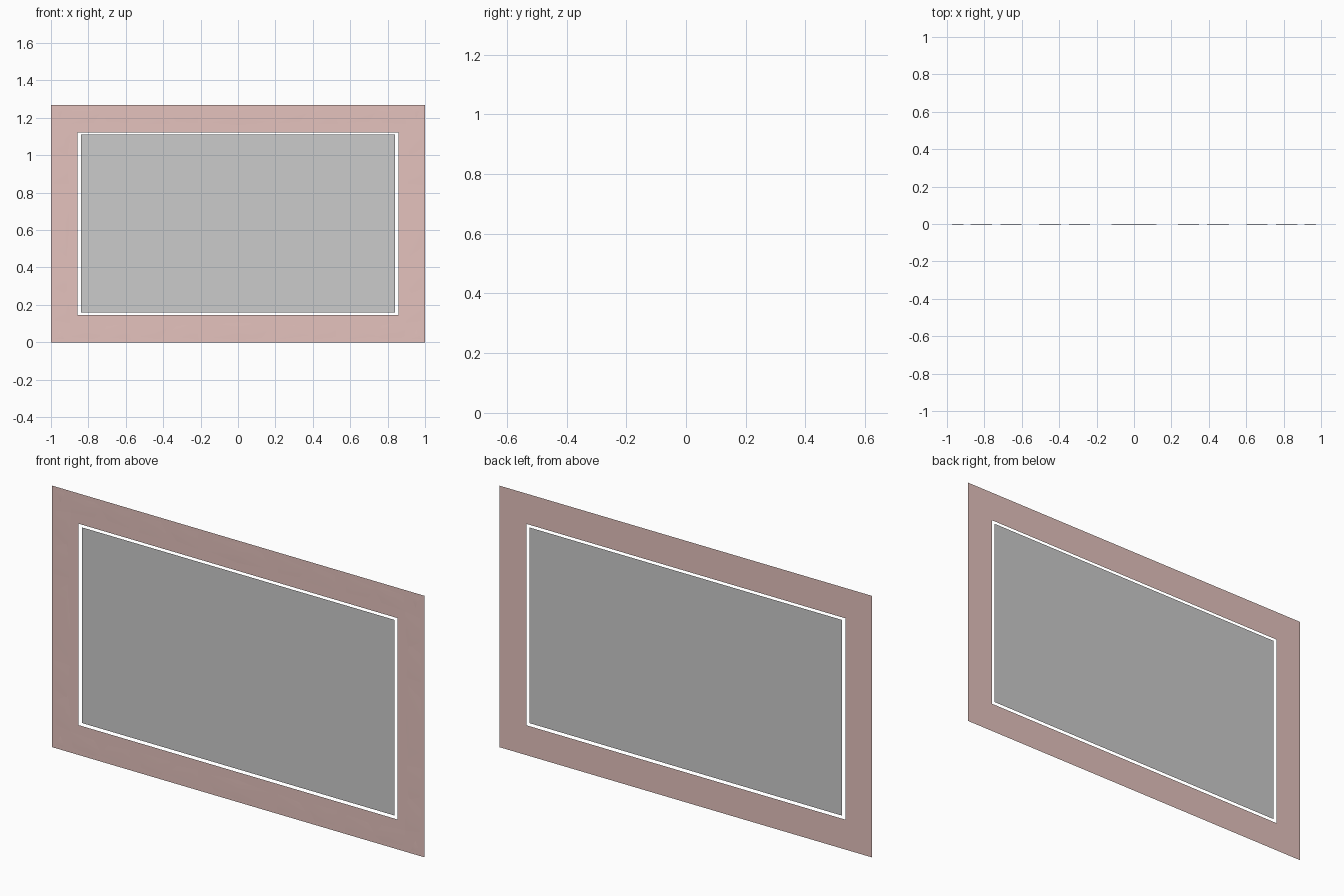
import bpy, bmesh

if "Cube" in bpy.data.objects:
    bpy.data.objects.remove(bpy.data.objects["Cube"])

H = 1.27          # overall height
CZ = H / 2        # mirror plane for top and bottom halves
BACK, FRONT = 0.001, -0.002

stone_mat = bpy.data.materials.new("pink_stone")
stone_mat.diffuse_color = (0.78, 0.54, 0.51, 1)
stone_mat.use_nodes = True
stone_mat.node_tree.nodes["Principled BSDF"].inputs["Base Color"].default_value = stone_mat.diffuse_color


def finish(bm, name, mat=None):
    me = bpy.data.meshes.new(name)
    bm.to_mesh(me)
    bm.free()
    ob = bpy.data.objects.new(name, me)
    bpy.context.collection.objects.link(ob)
    if mat:
        me.materials.append(mat)
    return ob


def rect(bm, x, z0, z1):
    return [bm.verts.new((a, BACK, b)) for a, b in ((-x, z0), (x, z0), (x, z1), (-x, z1))]


# Flat frame with a rectangular opening
bm = bmesh.new()
outer, inner = rect(bm, 1.0, 0, H), rect(bm, 0.857, 0.145, 1.123)
for i in range(4):
    j = (i + 1) % 4
    bm.faces.new((outer[i], outer[j], inner[j], inner[i]))
finish(bm, "frame", stone_mat)

# Grey panel floating inside the opening
bm = bmesh.new()
bm.faces.new(rect(bm, 0.84, 0.16, 1.11))
finish(bm, "panel")

# Stone outlines for one quarter, (x, height above middle)
quarter = {
    "corner_chip": [(-.98, .618), (-.93, .618), (-.953, .567)],
    "edge_stone_a": [(-.888, .607), (-.80, .617), (-.765, .612), (-.725, .60), (-.77, .538), (-.90, .532)],
    "edge_stone_b": [(-.745, .605), (-.575, .622), (-.583, .538), (-.70, .546)],
    "edge_stone_c": [(-.52, .607), (-.41, .617), (-.37, .60), (-.36, .532), (-.535, .532)],
    "edge_stone_d": [(-.38, .60), (-.21, .622), (-.215, .536), (-.33, .546)],
    "side_stone_a": [(-.978, .52), (-.898, .532), (-.90, .44), (-.914, .36), (-.985, .405)],
    "side_stone_b": [(-.98, .35), (-.917, .377), (-.905, .212), (-.988, .208)],
}
quarter["edge_stone_a"] = [(-.888, .607), (-.775, .617), (-.728, .601), (-.772, .54), (-.90, .532)]
quarter["edge_stone_c"] = [(-.52, .607), (-.415, .617), (-.405, .603), (-.36, .532), (-.535, .532)]

# Large stones at the middle of each edge
top_mid = [(-.128, .612), (0, .622), (.128, .612), (.182, .543), (0, .527), (-.182, .543)]
side_mid = [(-.983, .13), (-.914, .18), (-.90, 0), (-.914, -.18), (-.983, -.13)]


def stone(name, pts, sx, sz):
    """Very thin slab set on the frame, gently crowned at its middle."""
    bm = bmesh.new()
    pts = [(sx * x, CZ + sz * z) for x, z in pts]
    ring = [bm.verts.new((x, FRONT + 0.001, z)) for x, z in pts]
    f = bm.faces.new(ring)
    f.normal_update()
    if f.normal.y > 0:
        f.normal_flip()
    bmesh.ops.poke(bm, faces=[f])
    for v in bm.verts:
        if v not in ring:
            v.co.y = FRONT
    for p in bm.faces:
        p.smooth = True
    finish(bm, name, stone_mat)


for sx in (1, -1):
    stone("middle_side_stone", side_mid, sx, 1)
    for sz in (1, -1):
        for name, pts in quarter.items():
            stone(name, pts, sx, sz)
for sz in (1, -1):
    stone("middle_edge_stone", top_mid, 1, sz)
